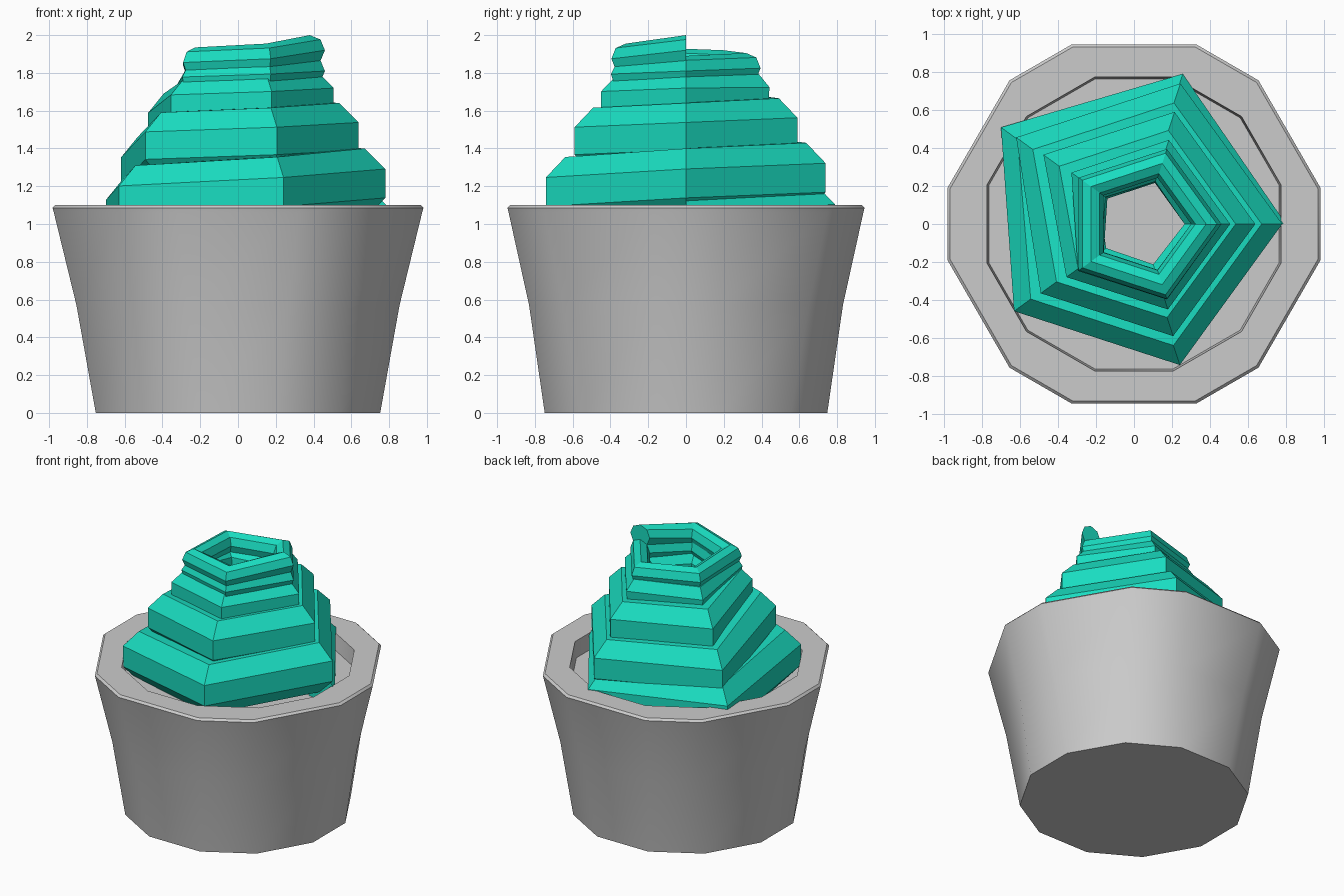
import bpy, bmesh, math
from math import sin, cos, radians, pi

if "Cube" in bpy.data.objects:
    bpy.data.objects.remove(bpy.data.objects["Cube"])


def loft(name, rings, angle):
    """Skin equal-length rings of points and cap both ends."""
    bm = bmesh.new()
    vs = [[bm.verts.new(p) for p in ring] for ring in rings]
    n = len(rings[0])
    for a, b in zip(vs, vs[1:]):
        for i in range(n):
            j = (i + 1) % n
            bm.faces.new((a[i], a[j], b[j], b[i]))
    bm.faces.new(vs[0][::-1])
    bm.faces.new(vs[-1])
    bmesh.ops.recalc_face_normals(bm, faces=bm.faces)
    me = bpy.data.meshes.new(name)
    bm.to_mesh(me)
    bm.free()
    ob = bpy.data.objects.new(name, me)
    bpy.context.collection.objects.link(ob)
    bpy.ops.object.select_all(action='DESELECT')
    ob.select_set(True)
    bpy.context.view_layer.objects.active = ob
    bpy.ops.object.shade_smooth_by_angle(angle=radians(angle))
    return ob


def hex_ring(r, half, z):
    """Hexagon with cut corners; half = half angle of each corner cut."""
    angs = [60 * k + s * half for k in range(6) for s in (-1, 1)]
    return [(r * cos(radians(a)), r * sin(radians(a)), z) for a in angs]


# Cup: flared wall, rounded rim, shallow recess
cup_profile = [(0.777, 14.3, 0), (0.874, 11.9, 0.57), (0.993, 11, 1.06),
               (1.0, 10.9, 1.085), (0.985, 10.9, 1.10),
               (0.80, 15, 1.10), (0.79, 15, 0.98)]
loft("cup", [hex_ring(*p) for p in cup_profile], 40)

# Frosting: five-sided spiral tube; keys are (turn, outer radius, centre z, tube radius)
keys = [(0, .80, 1.04, .12), (.2, .83, 1.03, .19), (.4, .865, 1.05, .20),
        (.6, .78, 1.125, .20), (1, .78, 1.215, .20), (1.4, .775, 1.275, .20),
        (1.6, .62, 1.415, .19), (2, .62, 1.465, .19), (2.4, .62, 1.515, .19),
        (2.6, .475, 1.63, .14), (3, .47, 1.67, .13), (3.4, .46, 1.70, .12),
        (3.6, .42, 1.765, .085), (4, .415, 1.81, .08), (4.6, .415, 1.855, .08),
        (4.8, .415, 1.875, .08), (5, .415, 1.92, .08)]


def sample(t):
    for a, b in zip(keys, keys[1:]):
        if t <= b[0] + 1e-6:
            f = (t - a[0]) / (b[0] - a[0])
            return [a[i] + f * (b[i] - a[i]) for i in (1, 2, 3)]


rings = []
for k in range(26):
    t = k / 5
    outer, zc, r = sample(t)
    th = 2 * pi * t
    twist = radians(22.5) * min(1, max(0, 4 - t))
    centre = outer - r * cos(twist)
    shift = 0.045 * min(1, max(0, (t - 1) / 2.5))
    ring = []
    for i in range(8):
        a = twist + i * pi / 4
        d = centre + r * cos(a)
        ring.append((d * cos(th) + shift, d * sin(th), zc + r * sin(a)))
    rings.append(ring)
frosting = loft("frosting_swirl", rings, 30)

mat = bpy.data.materials.new("teal")
mat.diffuse_color = (0.01, 0.72, 0.53, 1)
mat.use_nodes = True
mat.node_tree.nodes["Principled BSDF"].inputs["Base Color"].default_value = mat.diffuse_color
frosting.data.materials.append(mat)
